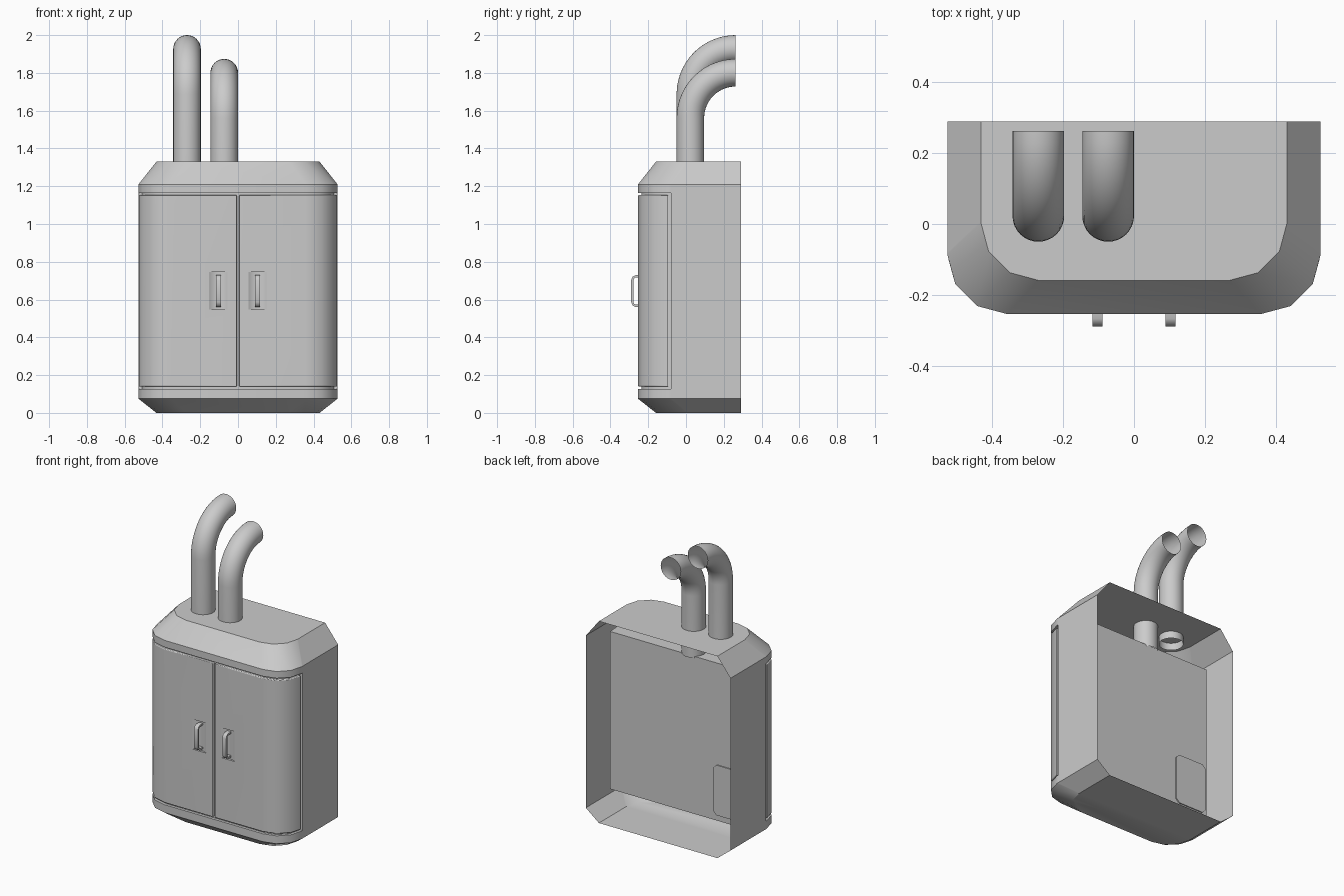
import bpy, bmesh, math

if "Cube" in bpy.data.objects:
    bpy.data.objects.remove(bpy.data.objects["Cube"])

HW, FRONT, BACK = 0.527, -0.254, 0.29      # cabinet half width, front and back y
Z_LO, Z_HI = 0.127, 1.165                  # door opening
GROOVE = 0.018                             # depth of the seam round the doors


def smooth(me, angle=33):
    for p in me.polygons:
        p.use_smooth = True
    me.set_sharp_from_angle(angle=math.radians(angle))


def finish(name, bm, angle=33):
    bmesh.ops.remove_doubles(bm, verts=bm.verts, dist=1e-5)
    bmesh.ops.recalc_face_normals(bm, faces=bm.faces)
    me = bpy.data.meshes.new(name)
    bm.to_mesh(me)
    bm.free()
    smooth(me, angle)
    ob = bpy.data.objects.new(name, me)
    bpy.context.collection.objects.link(ob)
    return ob


def half_corner(inset, r):
    """Three-sided front corner, from the side wall round to the front."""
    cx, cy = HW - inset - r, FRONT + inset + r
    return [(cx + r * math.cos(a), cy - r * math.sin(a))
            for a in (math.radians(30 * i) for i in range(4))]


def u_path(inset, r):
    right = half_corner(inset, r)
    right = [(HW - inset, BACK), (HW - inset, right[0][1] + 0.006)] + right
    return right + [(-x, y) for x, y in reversed(right)]


def ring(bm, pts, z):
    return [bm.verts.new((x, y, z)) for x, y in pts]


def bridge(bm, a, b, closed=False):
    n = len(a)
    for i in range(n if closed else n - 1):
        j = (i + 1) % n
        bm.faces.new((a[i], a[j], b[j], b[i]))


def prism(bm, pts, z0, z1):
    a, b = ring(bm, pts, z0), ring(bm, pts, z1)
    bridge(bm, a, b, True)
    bm.faces.new(a)
    bm.faces.new(b)


# cabinet shell: open at the back, tapered top and bottom
bm = bmesh.new()
wide, narrow = u_path(0, 0.168), u_path(0.095, 0.162)
rows = [ring(bm, p, z) for p, z in ((narrow, 0), (wide, 0.075), (wide, Z_LO),
                                    (wide, Z_HI), (wide, 1.21), (narrow, 1.33))]
for i in (0, 1, 3, 4):
    bridge(bm, rows[i], rows[i + 1])
bridge(bm, rows[2][:2], rows[3][:2])
bridge(bm, rows[2][-2:], rows[3][-2:])
bm.faces.new(rows[0])
bm.faces.new(rows[5])
finish("cabinet_shell", bm)

# ledges and jambs of the door seam
bm = bmesh.new()
outer, inner = wide[1:-1], u_path(GROOVE, 0.168 - GROOVE)[1:-1]
for z in (Z_LO, Z_HI):
    bridge(bm, ring(bm, outer, z), ring(bm, inner, z))
for k in (0, -1):
    pair = [outer[k], inner[k]]
    bridge(bm, ring(bm, pair, Z_LO), ring(bm, pair, Z_HI))
finish("door_seam", bm)

# inner compartment behind the doors, its flat back seen from behind
bm = bmesh.new()
prism(bm, inner + [(-0.497, 0.08), (0.497, 0.08)], Z_LO, Z_HI)
finish("inner_compartment", bm)

# raised hatch on the back of the inner compartment
bm = bmesh.new()
x0, x1, z0, z1, c = -0.487, -0.257, 0.165, 0.495, 0.025
out = [(x0 + c, z0), (x1 - c, z0), (x1, z0 + c), (x1, z1 - c),
       (x1 - c, z1), (x0 + c, z1), (x0, z1 - c), (x0, z0 + c)]
a = [bm.verts.new((x, 0.08, z)) for x, z in out]
b = [bm.verts.new((x, 0.087, z)) for x, z in out]
bridge(bm, a, b, True)
bm.faces.new(b)
finish("back_hatch", bm)


# doors with a scooped pocket behind each handle
def door(name, s):
    o = half_corner(0, 0.168)
    i = half_corner(0.035, 0.133)
    o[0], i[0] = (0.525, -0.095), (0.490, -0.095)
    pts = o + [(0.006, FRONT), (0.006, FRONT + 0.035)] + i[::-1]
    bm = bmesh.new()
    prism(bm, [(s * x, y) for x, y in pts], 0.139, 1.153)
    ob = finish(name, bm)
    bev = ob.modifiers.new("edge", 'BEVEL')
    bev.width, bev.segments = 0.005, 2
    bev.limit_method, bev.angle_limit = 'ANGLE', math.radians(50)
    bev.harden_normals = True
    bm = bmesh.new()
    r = 0.0858                             # scoop 0.1 wide and 0.016 deep
    prism(bm, [(s * 0.104 + r * math.cos(k * math.tau / 64),
                FRONT - r + 0.016 + r * math.sin(k * math.tau / 64))
               for k in range(64)], 0.548, 0.745)
    cutter = finish("pocket_cutter", bm)
    cutter.hide_render = True
    cut = ob.modifiers.new("pocket", 'BOOLEAN')
    cut.operation, cut.object, cut.solver = 'DIFFERENCE', cutter, 'EXACT'
    dg = bpy.context.evaluated_depsgraph_get()
    me = bpy.data.meshes.new_from_object(ob.evaluated_get(dg))
    ob.modifiers.clear()
    ob.data = me
    smooth(me, 31)
    ob.modifiers.new("even_shading", 'WEIGHTED_NORMAL').keep_sharp = True
    bpy.data.objects.remove(cutter)


# handle: flat bar bent into a bracket
def handle(name, x):
    half = [(-0.237, 0.084), (-0.268, 0.084), (-0.283, 0.076), (-0.29, 0.058)]
    core = [(-0.237, 0.072), (-0.266, 0.072), (-0.275, 0.067), (-0.279, 0.055)]
    o, i = ([(y, 0.645 + h) for y, h in p] + [(y, 0.645 - h) for y, h in p[::-1]]
            for p in (half, core))
    bm = bmesh.new()
    loops = [[bm.verts.new((x + dx, y, z)) for y, z in p]
             for p in (o, i) for dx in (-0.014, 0.014)]
    bridge(bm, loops[0], loops[1])
    bridge(bm, loops[2], loops[3])
    bridge(bm, loops[0], loops[2])
    bridge(bm, loops[1], loops[3])
    for k in (0, -1):
        bm.faces.new((loops[0][k], loops[1][k], loops[3][k], loops[2][k]))
    finish(name, bm, 50)


for side, s in (("left", -1), ("right", 1)):
    door(side + "_door", s)
    handle(side + "_handle", s * 0.103)


# open-ended pipes rising through the lid and bending to the back
def pipe(name, x, top, r=0.073, bend=0.24, y0=0.023, sides=32, steps=14):
    zc = top - r - bend
    path = [(y0, zc - 0.405, 0)]
    for k in range(steps + 1):
        t = math.pi / 2 * k / steps
        path.append((y0 + bend * (1 - math.cos(t)), zc + bend * math.sin(t), t))
    bm = bmesh.new()
    prev = None
    for y, z, t in path:
        cur = []
        for k in range(sides):
            a = math.tau * k / sides
            w = r * math.sin(a)
            cur.append(bm.verts.new((x + r * math.cos(a), y + w * math.cos(t),
                                     z - w * math.sin(t))))
        if prev:
            bridge(bm, prev, cur, True)
        prev = cur
    finish(name, bm)


pipe("tall_pipe", -0.27, 2.0)
pipe("short_pipe", -0.073, 1.874)
